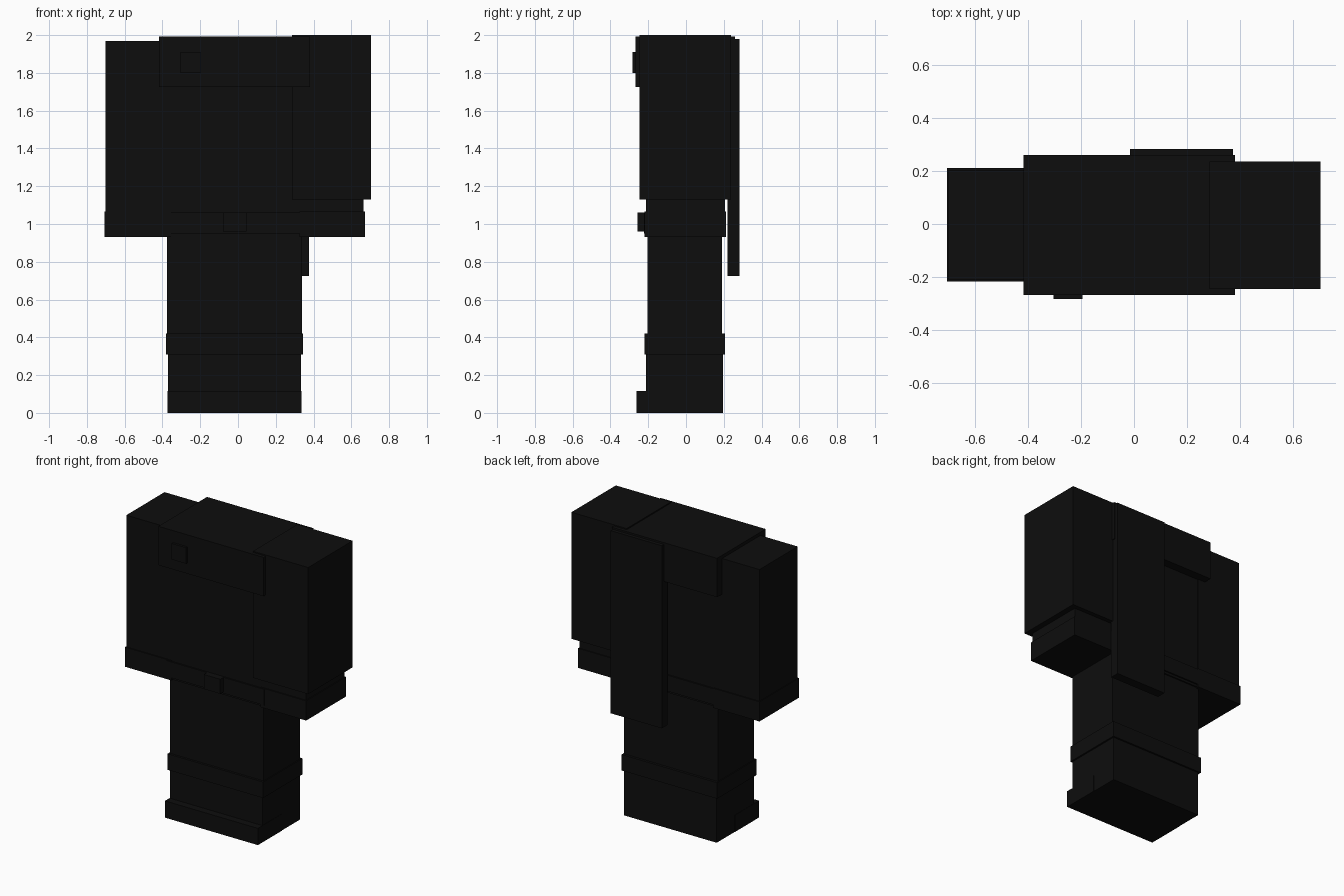
import bpy

black = bpy.data.materials.new("near_black")
black.diffuse_color = (0.0042, 0.0042, 0.0042, 1)


def box(name, x, y, z):
    """Box spanning the given (low, high) ranges."""
    bpy.ops.mesh.primitive_cube_add(size=1)
    ob = bpy.context.object
    ob.name = name
    ob.location = [(a + b) / 2 for a, b in (x, y, z)]
    ob.scale = [b - a for a, b in (x, y, z)]
    bpy.ops.object.transform_apply(location=True, rotation=False, scale=True)
    ob.data.materials.append(black)
    return ob


# Legs with boots and feet
box("legs", (-0.375, 0.338), (-0.205, 0.19), (0.36, 0.95))
box("boots", (-0.37, 0.333), (-0.212, 0.195), (0, 0.36))
box("boot_cuffs", (-0.382, 0.345), (-0.22, 0.207), (0.31, 0.42))
box("feet", (-0.372, 0.335), (-0.262, 0.0), (0, 0.115))

# Torso, belt and chest armour
box("torso", (-0.38, 0.345), (-0.212, 0.2), (0.935, 1.98))
box("belt", (-0.39, 0.355), (-0.222, 0.21), (0.95, 1.06))
box("buckle", (-0.08, 0.045), (-0.257, -0.2), (0.96, 1.06))
box("chest_armour", (-0.418, 0.382), (-0.268, 0.26), (1.725, 1.992))
box("chest_badge", (-0.305, -0.195), (-0.284, -0.25), (1.80, 1.91))

# Bare-shouldered arm
box("left_arm", (-0.702, -0.36), (-0.21, 0.205), (0.94, 1.97))
box("left_cuff", (-0.707, -0.355), (-0.217, 0.212), (0.93, 1.065))

# Arm under the long shoulder drape
box("right_arm", (0.33, 0.665), (-0.212, 0.207), (0.94, 1.9))
box("right_cuff", (0.325, 0.672), (-0.22, 0.213), (0.93, 1.065))
box("shoulder_drape", (0.285, 0.705), (-0.245, 0.237), (1.13, 2.0))

# Half cape hanging at the back
box("half_cape", (-0.015, 0.375), (0.22, 0.284), (0.725, 1.98))
